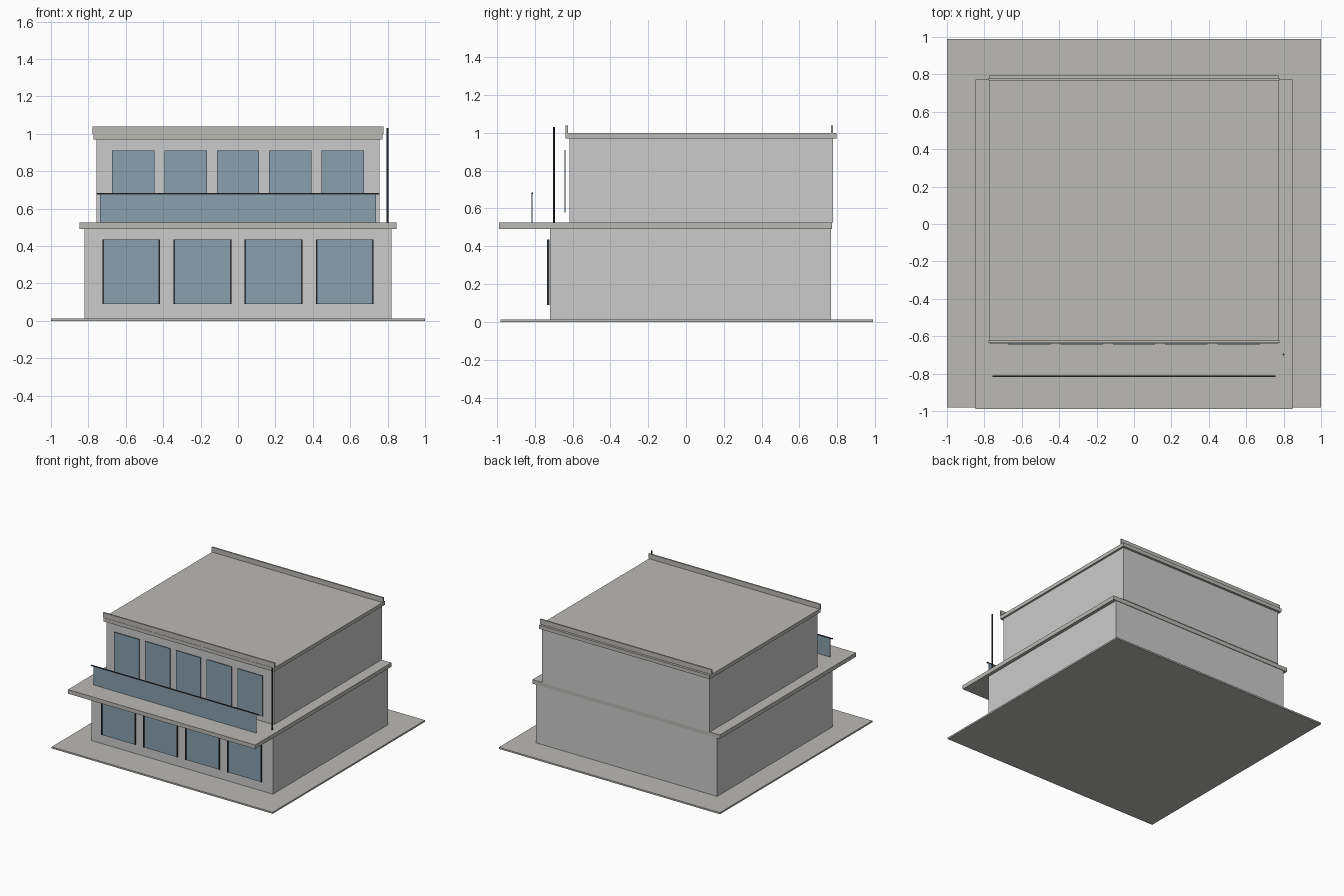
import bpy

if "Cube" in bpy.data.objects:
    bpy.data.objects.remove(bpy.data.objects["Cube"])


def material(name, rgb):
    m = bpy.data.materials.new(name)
    m.diffuse_color = (*rgb, 1)
    m.use_nodes = True
    m.node_tree.nodes["Principled BSDF"].inputs["Base Color"].default_value = m.diffuse_color
    return m


glass = material("glass_blue", (0.25, 0.35, 0.42))
dark = material("dark_metal", (0.03, 0.035, 0.04))
concrete = material("warm_concrete", (0.5, 0.49, 0.46))


def box(name, x, y, z, mat=None):
    """Axis-aligned box from (min, max) ranges."""
    ranges = (x, y, z)
    bpy.ops.mesh.primitive_cube_add(size=1, location=[(a + b) / 2 for a, b in ranges])
    ob = bpy.context.object
    ob.name = name
    ob.scale = [b - a for a, b in ranges]
    bpy.ops.object.transform_apply(location=False, rotation=False, scale=True)
    if mat:
        ob.data.materials.append(mat)
    return ob


# Ground plate, two storeys, balcony slab and roof
box("ground_plate", (-1, 1), (-0.98, 0.99), (0, 0.013), concrete)
box("lower_storey", (-0.82, 0.82), (-0.72, 0.768), (0.013, 0.492))
box("balcony_slab", (-0.847, 0.847), (-0.988, 0.773), (0.492, 0.525), concrete)
box("upper_storey", (-0.757, 0.757), (-0.617, 0.778), (0.525, 0.97))
box("roof_slab", (-0.772, 0.772), (-0.638, 0.797), (0.97, 1.0), concrete)

# Parapets along the front and back roof edges
box("front_parapet", (-0.777, 0.777), (-0.636, -0.624), (1.0, 1.04), concrete)
box("back_parapet", (-0.777, 0.777), (0.766, 0.778), (1.0, 1.04), concrete)

# Shop windows with dark side posts
for i in range(4):
    cx = -0.57 + 0.38 * i
    box(f"lower_window_{i + 1}", (cx - 0.15, cx + 0.15), (-0.731, -0.723), (0.09, 0.435), glass)
    for side, s in (("left", -1), ("right", 1)):
        px = cx + s * 0.15
        box(f"lower_window_post_{side}_{i + 1}", (px - 0.004, px + 0.004),
            (-0.735, -0.725), (0.09, 0.435), dark)

# Upper windows, standing slightly proud of the wall
for i in range(5):
    cx = -0.56 + 0.28 * i
    box(f"upper_window_{i + 1}", (cx - 0.113, cx + 0.113), (-0.643, -0.637), (0.58, 0.91), glass)

# Balcony railing
box("railing_glass", (-0.737, 0.737), (-0.816, -0.811), (0.527, 0.678), glass)
box("railing_handrail", (-0.757, 0.757), (-0.818, -0.809), (0.677, 0.684), dark)

# Downpipe at the right-hand corner
bpy.ops.mesh.primitive_cylinder_add(vertices=12, radius=0.005, depth=0.505,
                                    location=(0.8, -0.698, 0.7775))
pipe = bpy.context.object
pipe.name = "downpipe"
pipe.data.materials.append(dark)
bpy.ops.object.shade_smooth_by_angle()
